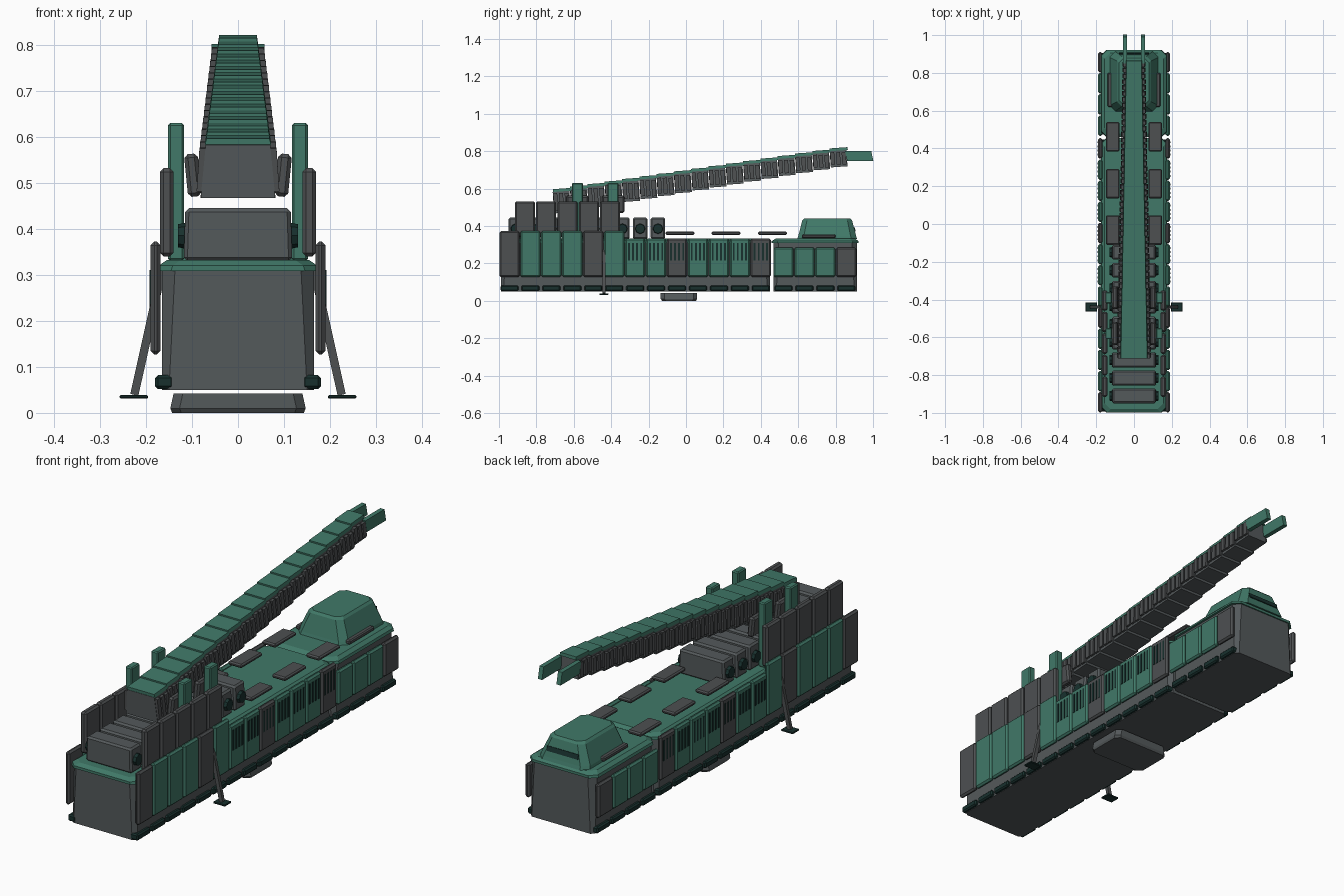
import bpy, bmesh, math
from mathutils import Matrix, Vector, Euler

if "Cube" in bpy.data.objects:
    bpy.data.objects.remove(bpy.data.objects["Cube"])


def material(name, rgb):
    m = bpy.data.materials.new(name)
    m.use_nodes = True
    m.diffuse_color = (*rgb, 1)
    m.node_tree.nodes["Principled BSDF"].inputs["Base Color"].default_value = (*rgb, 1)
    return m


GREEN = material("armour green", (0.052, 0.19, 0.138))
GREY = material("hull grey", (0.088, 0.1, 0.104))
STEEL = material("panel grey", (0.075, 0.08, 0.083))
DARK = material("dark green", (0.009, 0.03, 0.027))


def finish(name, bm, mat, bevel=0, mirror=False):
    bmesh.ops.recalc_face_normals(bm, faces=bm.faces)
    me = bpy.data.meshes.new(name)
    bm.to_mesh(me)
    bm.free()
    me.materials.append(mat)
    ob = bpy.data.objects.new(name, me)
    bpy.context.collection.objects.link(ob)
    if bevel:
        b = ob.modifiers.new("Bevel", 'BEVEL')
        b.width, b.segments = bevel, 1
    if mirror:
        ob.modifiers.new("Mirror", 'MIRROR')
    return ob


def box(x0, x1, y0, y1, z0, z1, taper=1, rot=(0, 0, 0)):
    return (x0, x1, y0, y1, z0, z1, taper, rot)


def parts(name, mat, boxes, bevel=0, mirror=False):
    """One object made of boxes; taper narrows the top in x."""
    bm = bmesh.new()
    for x0, x1, y0, y1, z0, z1, taper, rot in boxes:
        vs = bmesh.ops.create_cube(bm, size=1)["verts"]
        centre = Vector((x0 + x1, y0 + y1, z0 + z1)) / 2
        turn = Euler(rot).to_matrix()
        for v in vs:
            k = taper if v.co.z > 0 else 1
            v.co = centre + turn @ Vector((v.co.x * (x1 - x0) * k, v.co.y * (y1 - y0), v.co.z * (z1 - z0)))
    return finish(name, bm, mat, bevel, mirror)


def loft(name, mat, levels):
    """Stack of corner-cut rectangles: (z, half width, y0, y1, corner cut)."""
    bm = bmesh.new()
    rings = []
    for z, w, y0, y1, c in levels:
        pts = [(w - c, y0), (w, y0 + c), (w, y1 - c), (w - c, y1),
               (c - w, y1), (-w, y1 - c), (-w, y0 + c), (c - w, y0)]
        rings.append([bm.verts.new((x, y, z)) for x, y in pts])
    bm.faces.new(rings[0])
    bm.faces.new(rings[-1])
    for a, b in zip(rings, rings[1:]):
        for i in range(8):
            j = (i + 1) % 8
            bm.faces.new((a[i], a[j], b[j], b[i]))
    return finish(name, bm, mat)


# Hull sections with green deck bands
for label, y0, y1 in (("front", -0.99, 0.45), ("rear", 0.468, 0.915)):
    loft(label + "_hull", GREY, [(0.05, 0.165, y0, y1, 0.015), (0.31, 0.165, y0, y1, 0.028)])
    loft(label + "_deck", GREEN, [(0.308, 0.176, y0 - 0.008, y1 + 0.006, 0.03),
                                  (0.32, 0.172, y0 - 0.008, y1 + 0.006, 0.03),
                                  (0.332, 0.155, y0 + 0.01, y1 - 0.01, 0.03)])
loft("base_plate", GREY, [(0, 0.143, -0.128, 0.054, 0.02), (0.01, 0.147, -0.135, 0.06, 0.02),
                          (0.042, 0.14, -0.135, 0.06, 0.02)])

# Side armour, vents and lower pads
PITCH = 0.112
green, grey, slots, pads, bolts = [], [], [], [], []
for i in range(17):
    y = (-1 if i < 13 else 0.465 - 13 * PITCH) + (i + 0.5) * PITCH
    top = 0.372 if i < 6 else 0.333 if i < 13 else 0.285
    bank = grey if i in (0, 4, 8, 12, 16) else green
    bank.append(box(0.168, 0.19, y - 0.054, y + 0.054, 0.127, top))
    pads.append(box(0.14, 0.18, y - 0.048, y + 0.048, 0.052, 0.082))
    if 6 <= i < 13:
        for k in range(4):
            ys = y - 0.033 + 0.022 * k
            slots.append(box(0.186, 0.192, ys - 0.005, ys + 0.005, 0.215, 0.31))
parts("green_side_panels", GREEN, green, 0.008, True)
parts("grey_side_panels", STEEL, grey, 0.008, True)
parts("side_vent_slots", DARK, slots, 0, True)
parts("lower_side_pads", DARK, pads, 0.006, True)

# Upper shields and boom posts
parts("upper_shields", STEEL,
      [box(0.14, 0.17, -0.915 + 0.114 * i, -0.808 + 0.114 * i, 0.34, 0.532) for i in range(5)], 0.008, True)
posts = (-0.58, -0.39)
parts("boom_posts", GREEN, [box(0.117, 0.152, y - 0.03, y + 0.03, 0.33, 0.63) for y in posts], 0.005, True)
parts("boom_brackets", STEEL,
      [box(0.083, 0.113, y - 0.06, y + 0.06, 0.47, 0.563, 1, (0, 0.1, 0)) for y in posts], 0.008, True)

# Row of deck modules with eight-sided end caps
rows = [-0.91 + 0.095 * i for i in range(9)]
parts("deck_modules", GREY, [box(-0.118, 0.118, y - 0.039, y + 0.039, 0.33, 0.445, 0.97) for y in rows], 0.008)
bm = bmesh.new()
for y in rows:
    bmesh.ops.create_cone(bm, cap_ends=True, segments=8, radius1=0.029, radius2=0.025, depth=0.02,
                          matrix=Matrix.Translation((0.12, y, 0.385)) @ Matrix.Rotation(math.pi / 2, 4, 'Y'))
finish("module_end_caps", bm, DARK, 0, True)

# Roof plates
parts("roof_plates", STEEL,
      [box(0.077, 0.148, y - 0.078, y + 0.078, 0.352, 0.37) for y in (-0.032, 0.214, 0.462)], 0.006, True)

# Rear cabin
loft("cabin", GREEN, [(0.33, 0.128, 0.595, 0.915, 0.03), (0.345, 0.125, 0.6, 0.91, 0.03),
                      (0.43, 0.09, 0.622, 0.888, 0.025), (0.44, 0.08, 0.632, 0.878, 0.025)])
parts("cabin_rear_window", DARK, [box(-0.08, 0.08, 0.898, 0.905, 0.37, 0.392, 1, (0.25, 0, 0))])
parts("cabin_side_rails", STEEL, [box(0.115, 0.14, 0.62, 0.8, 0.335, 0.355)], 0.005, True)

# Outriggers
parts("outrigger_legs", STEEL, [box(0.186, 0.204, -0.447, -0.431, 0.036, 0.315, 1, (0, -0.219, 0))], 0, True)
parts("outrigger_feet", DARK, [box(0.196, 0.257, -0.463, -0.415, 0.031, 0.039)], 0.002, True)

# Stepped boom, narrowing toward the rear
COUNT, STEP = 17, 0.0925
tops, bodies, ribs = [], [], []
for i in range(COUNT):
    t = i / (COUNT - 1)
    y0 = -0.712 + STEP * i
    y1 = y0 + STEP
    z = 0.598 + 0.218 * t
    w = 0.068 - 0.029 * t
    low = z - 0.128 + 0.028 * t
    tilt = (0.07, 0, 0)
    tops.append(box(-w - 0.004, w + 0.004, y0, y1 + 0.004, z - 0.013, z + 0.002, 0.95, tilt))
    bodies.append(box(-w - 0.013, w + 0.013, y0 + 0.003, y1, low, z - 0.012, (w + 0.002) / (w + 0.013), tilt))
    for k in range(3):
        yr = y0 + STEP * (k + 0.5) / 3
        r = w + 0.022
        ribs.append(box(-r, r, yr - 0.011, yr + 0.011, low + 0.012, z - 0.022, 0.93, tilt))
parts("boom_top_plates", GREEN, tops)
parts("boom_segments", GREY, bodies)
parts("boom_ribs", STEEL, ribs)

# Twin prongs at the boom tip, leaning back
prongs = parts("boom_prongs", GREEN, [box(0.037, 0.058, 0.85, 0.99, 0.746, 0.802)], 0, True)
for v in prongs.data.vertices:
    if v.co.z < 0.77:
        v.co.y += 0.012
